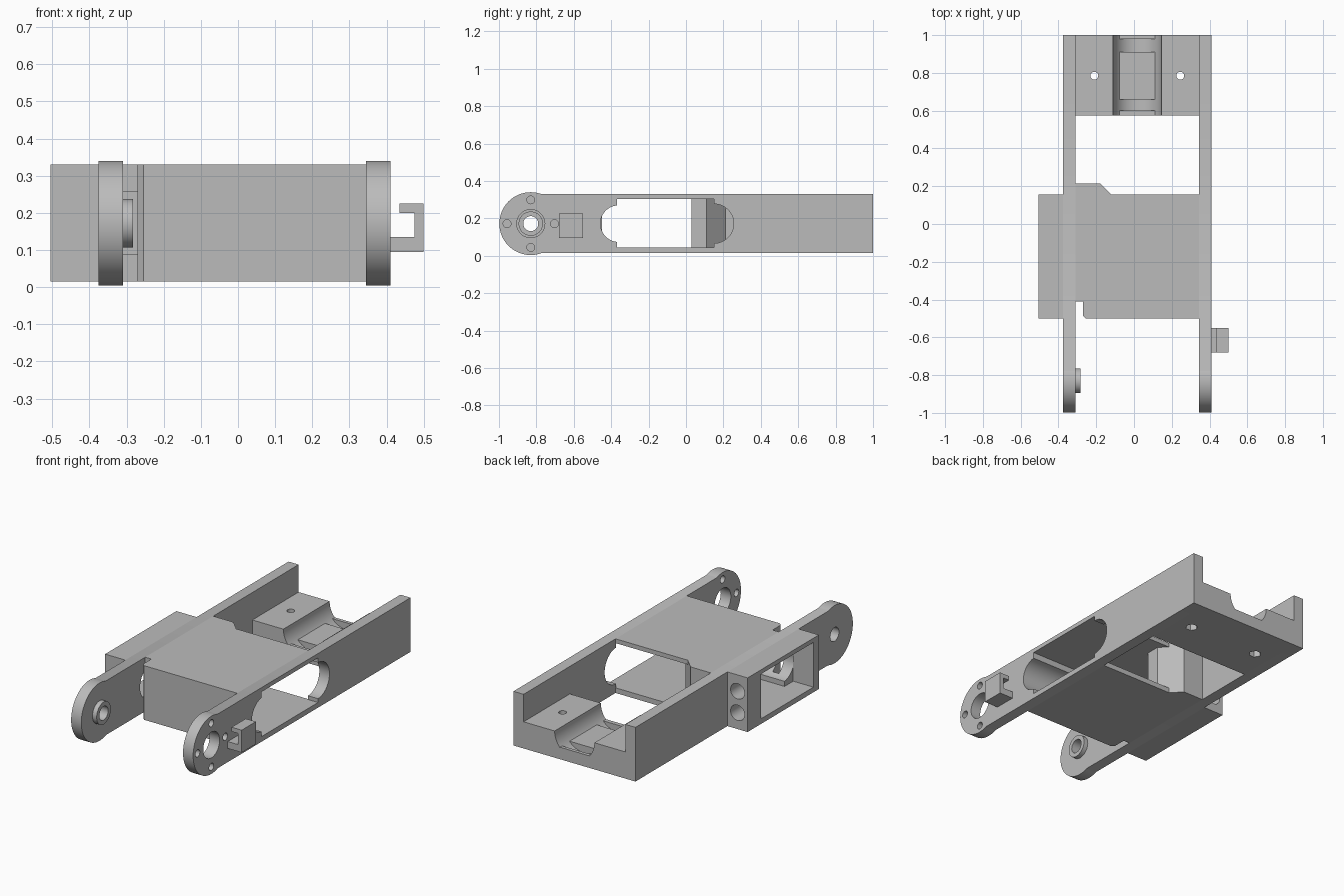
import bpy
import bmesh
import math
from mathutils import Vector

cube = bpy.data.objects.get("Cube")
if cube:
    bpy.data.objects.remove(cube, do_unlink=True)

grey = bpy.data.materials.new("plain grey")
grey.use_nodes = True
grey.diffuse_color = (0.5, 0.5, 0.5, 1)
grey.node_tree.nodes["Principled BSDF"].inputs["Base Color"].default_value = (0.5, 0.5, 0.5, 1)

MID = 0.172            # height of the pivot axis
LOW, TOP = 0.015, 0.33  # frame underside and top
PIVOT = -0.83


def prism(name, axis, points, lo, hi):
    """Extrude a 2D outline along an axis (outline uses the other two axes in order)."""
    def place(p, d):
        c = list(p)
        c.insert("xyz".index(axis), d)
        return Vector(c)
    bm = bmesh.new()
    face = bm.faces.new([bm.verts.new(place(p, lo)) for p in points])
    out = bmesh.ops.extrude_face_region(bm, geom=[face])["geom"]
    shift = place((0, 0), hi - lo)
    bmesh.ops.translate(bm, vec=shift, verts=[v for v in out if isinstance(v, bmesh.types.BMVert)])
    bmesh.ops.recalc_face_normals(bm, faces=bm.faces)
    mesh = bpy.data.meshes.new(name)
    bm.to_mesh(mesh)
    bm.free()
    mesh.materials.append(grey)
    ob = bpy.data.objects.new(name, mesh)
    bpy.context.collection.objects.link(ob)
    return ob


def rect(a0, a1, b0, b1):
    return [(a0, b0), (a1, b0), (a1, b1), (a0, b1)]


def arc(a, b, r, start=0, end=360, n=48):
    full = end - start == 360
    steps = n if full else n + 1
    angles = [math.radians(start + (end - start) * i / n) for i in range(steps)]
    return [(a + r * math.cos(t), b + r * math.sin(t)) for t in angles]


def combine(ob, others, operation="DIFFERENCE"):
    """Apply booleans and drop the helper objects."""
    for other in others:
        mod = ob.modifiers.new("cut", "BOOLEAN")
        mod.operation, mod.solver, mod.object = operation, "EXACT", other
    bpy.context.view_layer.update()
    graph = bpy.context.evaluated_depsgraph_get()
    mesh = bpy.data.meshes.new_from_object(ob.evaluated_get(graph))
    ob.modifiers.clear()
    ob.data = mesh
    for other in others:
        bpy.data.objects.remove(other, do_unlink=True)
    return ob


def hole(axis, a, b, r, lo, hi, n=48):
    return prism("cutter", axis, arc(a, b, r, n=n), lo, hi)


def side_wall(name, x0, x1):
    """Long side wall with a round pivot end."""
    wall = prism(name, "x", rect(PIVOT, 1, LOW, TOP), x0, x1)
    return combine(wall, [hole("x", PIVOT, MID, 0.168, x0, x1, 64)], "UNION")


def front_round():
    return hole("x", -0.36, MID, 0.098, -0.45, 0.6)


# Left wall: long window with rounded ends, pivot hole and four screw holes
left_wall = side_wall("left_wall", 0.345, 0.41)
combine(left_wall, [
    prism("cutter", "x", rect(-0.37, 0.15, 0.045, 0.305), 0.3, 0.6),
    front_round(),
    hole("x", 0.15, MID, 0.105, 0.3, 0.6),
    hole("x", PIVOT, MID, 0.075, 0.3, 0.6),
] + [hole("x", y, z, 0.021, 0.3, 0.6, 24) for y, z in arc(PIVOT, MID, 0.127, n=4)])

# Right wall with a pivot boss
right_wall = side_wall("right_wall", -0.375, -0.31)
combine(right_wall, [hole("x", PIVOT, MID, 0.065, -0.33, -0.283)], "UNION")
combine(right_wall, [
    prism("cutter", "x", rect(-0.37, 0.03, 0.045, 0.305), -0.6, -0.2),
    front_round(),
    hole("x", PIVOT, MID, 0.04, -0.6, -0.2),
])

# Central housing: hollow, open to the rear, with a chamfered inner block
housing = prism("housing", "z", [
    (-0.31, -0.41), (-0.27, -0.41), (-0.27, -0.485), (-0.255, -0.5), (0.345, -0.5),
    (0.345, 0.155), (-0.12, 0.155), (-0.18, 0.215), (-0.31, 0.215)], LOW, TOP)
combine(housing, [
    prism("cutter", "z", [
        (-0.4, -0.37), (0.4, -0.37), (0.4, 0.3), (-0.265, 0.3),
        (-0.075, 0.11), (-0.075, 0.03), (-0.4, 0.03)], 0.045, 0.305),
    front_round(),
])

# Side box: open outward, two holes through its rear face
side_box = prism("side_box", "y", rect(-0.505, -0.375, LOW, TOP), -0.5, 0.155)
combine(side_box, [
    prism("cutter", "x", rect(-0.45, 0.03, 0.045, 0.305), -0.6, -0.3),
] + [hole("y", -0.44, z, 0.045, -0.1, 0.3, 32) for z in (0.11, 0.235)])

# Rear seat: round trough, two screw holes with hexagonal nut pockets below
SEAT = 0.17
rear_seat = prism("rear_seat", "y", rect(-0.31, 0.345, LOW, SEAT), 0.575, 1)
cutters = [hole("y", 0.0175, SEAT, 0.128, 0.5, 1.1, 64)]
for x in (-0.21, 0.245):
    cutters.append(hole("z", x, 0.785, 0.021, -0.1, 0.3, 24))
    cutters.append(hole("z", x, 0.785, 0.034, -0.1, 0.06, 6))
combine(rear_seat, cutters)

# Flat pads in the trough
for label, y0, y1 in (("front", 0.575, 0.6), ("middle", 0.66, 0.91), ("back", 0.98, 1)):
    prism(label + "_trough_pad", "y", rect(-0.077, 0.112, 0.03, 0.085), y0, y1)

# Cable hook on the left wall
prism("cable_hook", "y", [
    (0.41, 0.095), (0.5, 0.095), (0.5, 0.225), (0.435, 0.225),
    (0.435, 0.2), (0.475, 0.2), (0.475, 0.135), (0.41, 0.135)], -0.68, -0.55)

# Smooth the curved surfaces, keep edges crisp
bpy.ops.object.select_all(action="DESELECT")
for ob in (left_wall, right_wall, housing, side_box, rear_seat):
    ob.select_set(True)
    bpy.context.view_layer.objects.active = ob
bpy.ops.object.shade_smooth_by_angle(angle=math.radians(30))
